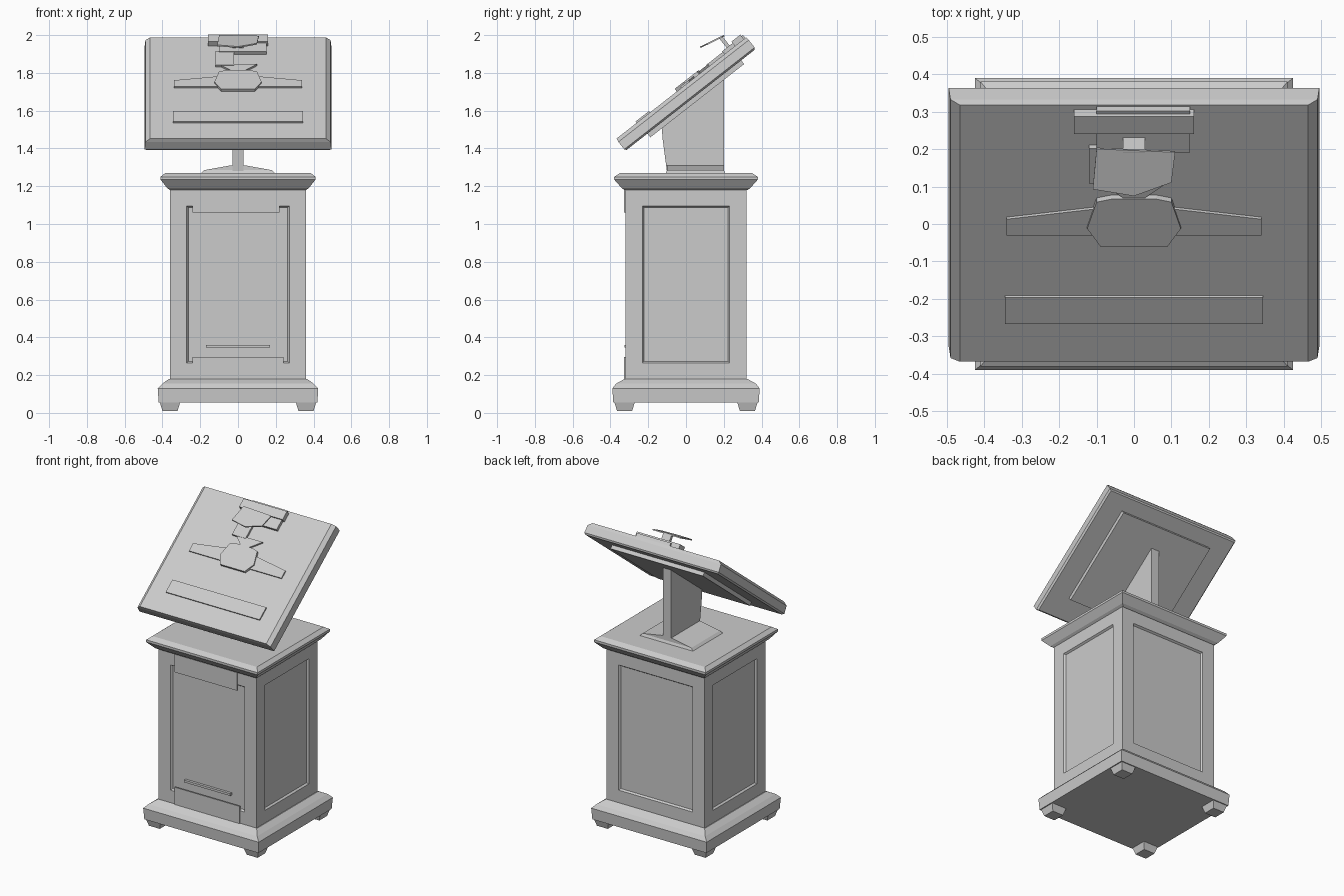
import bpy
import bmesh
import math
from mathutils import Matrix, Vector

cube = bpy.data.objects.get("Cube")
if cube:
    bpy.data.objects.remove(cube)

grey = bpy.data.materials.new("stone grey")
grey.use_nodes = True
colour = (0.6, 0.6, 0.6, 1)
grey.diffuse_color = colour
grey.node_tree.nodes["Principled BSDF"].inputs["Base Color"].default_value = colour

# Frame of the sloping desk: x across, y up the slope, z out of its face
desk_frame = Matrix.Translation((0, -0.025, 1.72)) @ Matrix.Rotation(math.radians(38), 4, "X")


def finish(name, bm, matrix=None):
    bmesh.ops.recalc_face_normals(bm, faces=bm.faces)
    mesh = bpy.data.meshes.new(name)
    bm.to_mesh(mesh)
    bm.free()
    mesh.materials.append(grey)
    obj = bpy.data.objects.new(name, mesh)
    if matrix:
        obj.matrix_world = matrix
    bpy.context.collection.objects.link(obj)
    return obj


def stack(name, levels, matrix=None, inset=None):
    """Loft centred rectangles given as (half width, half depth, height)."""
    bm = bmesh.new()
    rings = [[bm.verts.new((sx * w, sy * d, z))
              for sx, sy in ((-1, -1), (1, -1), (1, 1), (-1, 1))]
             for w, d, z in levels]
    bm.faces.new(rings[0])
    bm.faces.new(rings[-1])
    sides = [bm.faces.new((a[i], a[(i + 1) % 4], b[(i + 1) % 4], b[i]))
             for a, b in zip(rings, rings[1:]) for i in range(4)]
    if inset:
        bmesh.ops.recalc_face_normals(bm, faces=bm.faces)
        bmesh.ops.inset_individual(bm, faces=sides, thickness=inset)
        bmesh.ops.inset_individual(bm, faces=sides, thickness=0.012, depth=-0.012)
    return finish(name, bm, matrix)


def prism(name, outline, depth, matrix):
    """Extrude a flat outline along its local z."""
    bm = bmesh.new()
    face = bm.faces.new([bm.verts.new((x, y, 0)) for x, y in outline])
    made = bmesh.ops.extrude_face_region(bm, geom=[face])["geom"]
    verts = [v for v in made if isinstance(v, bmesh.types.BMVert)]
    bmesh.ops.translate(bm, verts=verts, vec=(0, 0, depth))
    return finish(name, bm, matrix)


def box(name, low, high, matrix=None):
    low, high = Vector(low), Vector(high)
    mid, half = (low + high) / 2, (high - low) / 2
    place = (matrix or Matrix()) @ Matrix.Translation(mid)
    return stack(name, [(half.x, half.y, -half.z), (half.x, half.y, half.z)], place)


# Pedestal: feet, plinth, panelled body and cornice
for side, sx in (("right", -1), ("left", 1)):
    for end, sy in (("front", -1), ("back", 1)):
        x, y = sx * 0.36, sy * 0.325
        stack(f"{end}_{side}_foot", [(0.04, 0.04, 0.01), (0.055, 0.055, 0.06)],
              Matrix.Translation((x, y, 0)))
stack("plinth", [(0.42, 0.385, 0.055), (0.425, 0.39, 0.13), (0.4, 0.37, 0.155),
                 (0.365, 0.325, 0.18)])
stack("body", [(0.36, 0.32, 0.175), (0.36, 0.32, 1.185)], inset=0.125)
stack("cornice", [(0.36, 0.325, 1.18), (0.375, 0.34, 1.19), (0.41, 0.38, 1.235),
                  (0.41, 0.38, 1.25), (0.385, 0.35, 1.27)])

# Shallow strips on the front of the body
box("upper_front_strip", (-0.24, -0.327, 1.06), (0.22, -0.319, 1.18))
box("lower_front_strip", (-0.24, -0.327, 0.18), (0.24, -0.319, 0.295))
box("front_slot_lip", (-0.17, -0.325, 0.345), (0.17, -0.305, 0.36))

# Post and its foot plate
stack("post_foot", [(0.2, 0.16, 1.265), (0.18, 0.15, 1.285), (0.04, 0.15, 1.31)],
      Matrix.Translation((0, 0.05, 0)))
post_plane = Matrix(((0, 0, 1, -0.03), (1, 0, 0, 0), (0, 1, 0, 0), (0, 0, 0, 1)))
prism("post", [(-0.1, 1.27), (0.2, 1.27), (0.2, 1.84), (-0.13, 1.58), (-0.125, 1.46)],
      0.06, post_plane)

# Sloping desk with a raised backing panel
stack("desk", [(0.485, 0.43, -0.08), (0.495, 0.438, -0.07), (0.49, 0.438, -0.02),
               (0.465, 0.435, 0)], desk_frame)
box("desk_backing", (-0.34, -0.29, -0.105), (0.34, 0.34, -0.075), desk_frame)

# Ledge and emblem on the desk
box("desk_ledge", (-0.345, -0.3, -0.005), (0.345, -0.21, 0.009), desk_frame)
prism("emblem", [(-0.125, 0.03), (-0.09, -0.03), (0.09, -0.03), (0.125, 0.03),
                 (0.1, 0.12), (0.06, 0.13), (-0.06, 0.13), (-0.1, 0.12)],
      0.018, desk_frame)
for side, s in (("right", -1), ("left", 1)):
    prism(f"{side}_emblem_wing", [(s * 0.1, 0.0), (s * 0.34, 0.0), (s * 0.34, 0.055),
                                  (s * 0.1, 0.09)], 0.009, desk_frame)

# Clip at the head of the desk: plates, stem and lifted blades
box("clip_plate", (-0.1, 0.29, -0.005), (0.15, 0.43, 0.02), desk_frame)
box("clip_bar", (-0.16, 0.36, 0.0), (0.16, 0.42, 0.03), desk_frame)
prism("clip_stem", [(-0.03, 0.13), (0.0, 0.06), (0.03, 0.13), (0.1, 0.19), (-0.1, 0.19)],
      0.012, desk_frame)
box("clip_lower_plate", (-0.12, 0.18, -0.005), (-0.02, 0.3, 0.015), desk_frame)
lift = desk_frame @ Matrix.Translation((0, 0.3, 0.085)) @ Matrix.Rotation(math.radians(-12), 4, "X")
prism("clip_blade", [(-0.11, -0.07), (0.0, -0.09), (0.1, -0.05), (0.11, 0.04), (-0.1, 0.05)],
      0.008, lift)
box("clip_blade_support", (-0.03, 0.32, 0.0), (0.03, 0.34, 0.085), desk_frame)
